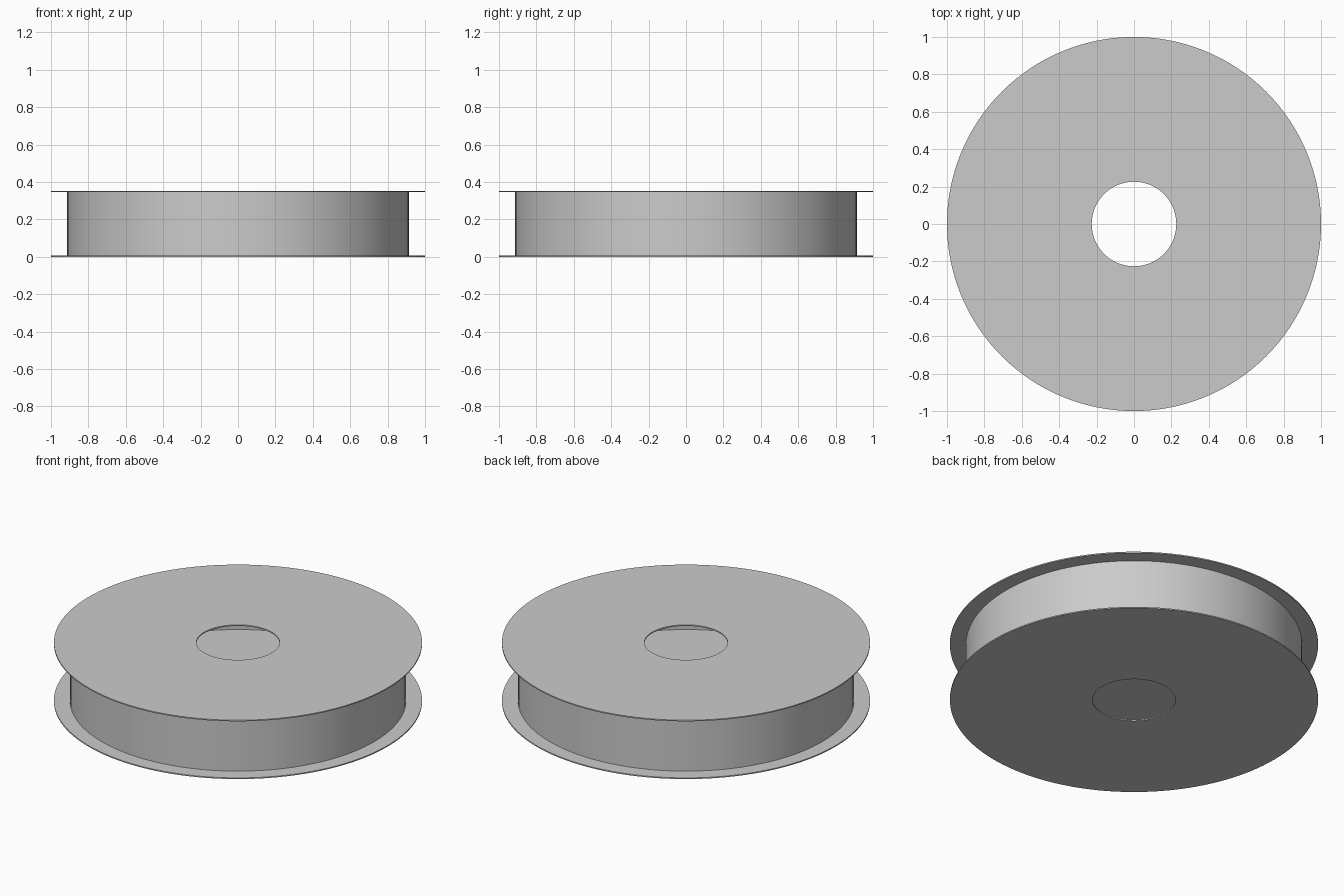
import bpy, bmesh, math

if "Cube" in bpy.data.objects:
    bpy.data.objects.remove(bpy.data.objects["Cube"])

SEGMENTS = 128
HEIGHT = 0.353
FLANGE = 0.007


def ring(name, r_in, r_out, z0, z1):
    """Closed ring made by sweeping a rectangular section around z."""
    profile = [(r_in, z0), (r_out, z0), (r_out, z1), (r_in, z1)]
    bm = bmesh.new()
    loops = []
    for i in range(SEGMENTS):
        a = 2 * math.pi * i / SEGMENTS
        loops.append([bm.verts.new((r * math.cos(a), r * math.sin(a), z)) for r, z in profile])
    for i in range(SEGMENTS):
        p, q = loops[i], loops[(i + 1) % SEGMENTS]
        for k in range(4):
            n = (k + 1) % 4
            bm.faces.new((p[k], q[k], q[n], p[n]))
    bmesh.ops.recalc_face_normals(bm, faces=bm.faces)
    mesh = bpy.data.meshes.new(name)
    bm.to_mesh(mesh)
    bm.free()
    obj = bpy.data.objects.new(name, mesh)
    bpy.context.collection.objects.link(obj)
    bpy.ops.object.select_all(action='DESELECT')
    obj.select_set(True)
    bpy.context.view_layer.objects.active = obj
    bpy.ops.object.shade_smooth_by_angle(angle=math.radians(30))
    return obj


# Thin side discs with a central spindle hole
ring("bottom_flange", 0.226, 1.0, 0, FLANGE)
ring("top_flange", 0.226, 1.0, HEIGHT - FLANGE, HEIGHT)

# Hollow drum wall between the discs
ring("drum_wall", 0.907, 0.913, FLANGE, HEIGHT - FLANGE)
